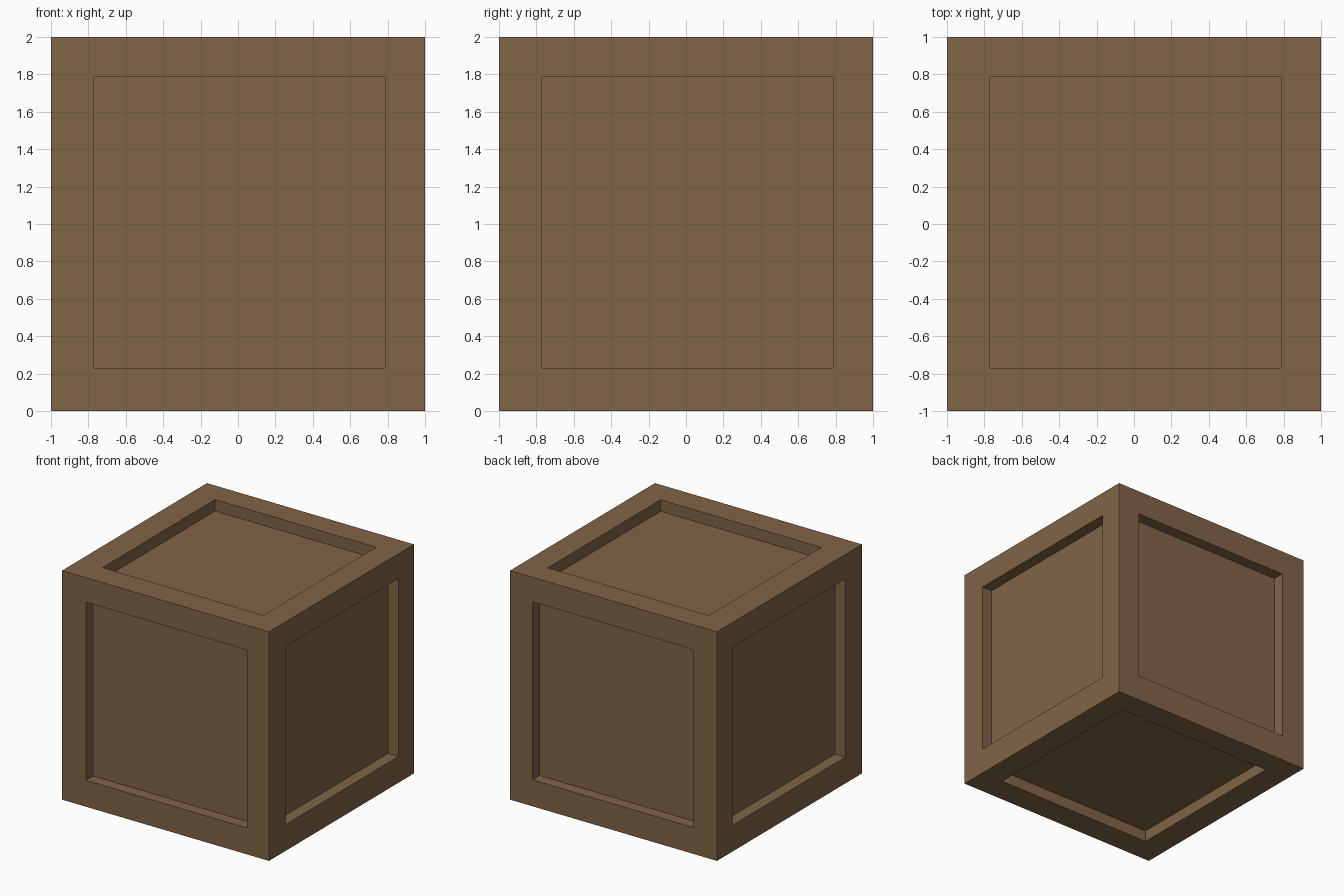
import bpy, bmesh
from mathutils import Vector

if "Cube" in bpy.data.objects:
    bpy.data.objects.remove(bpy.data.objects["Cube"])

MARGIN, DEPTH, SHIFT = 0.2225, 0.10, 0.0075

# One flat brown for the whole crate
wood = bpy.data.materials.new("brown wood")
wood.diffuse_color = (0.22, 0.128, 0.062, 1)
wood.use_nodes = True
wood.node_tree.nodes["Principled BSDF"].inputs["Base Color"].default_value = wood.diffuse_color

# Crate body: a cube standing on the ground
bm = bmesh.new()
bmesh.ops.create_cube(bm, size=2)

# Recessed panel in each side: inset, nudge slightly off centre, push straight in
sides = list(bm.faces)
bmesh.ops.inset_individual(bm, faces=sides, thickness=MARGIN, depth=0, use_even_offset=True)
for face in sides:
    face.normal_update()
    n = face.normal.copy()
    nudge = Vector([0 if abs(c) > 0.5 else SHIFT for c in n])
    bmesh.ops.translate(bm, verts=list(face.verts), vec=nudge)
    panel = bmesh.ops.extrude_discrete_faces(bm, faces=[face])["faces"][0]
    bmesh.ops.translate(bm, verts=list(panel.verts), vec=-n * DEPTH)

bmesh.ops.translate(bm, verts=bm.verts, vec=(0, 0, 1))
bmesh.ops.recalc_face_normals(bm, faces=bm.faces)
mesh = bpy.data.meshes.new("crate")
bm.to_mesh(mesh)
bm.free()
mesh.materials.append(wood)
bpy.context.collection.objects.link(bpy.data.objects.new("crate", mesh))
